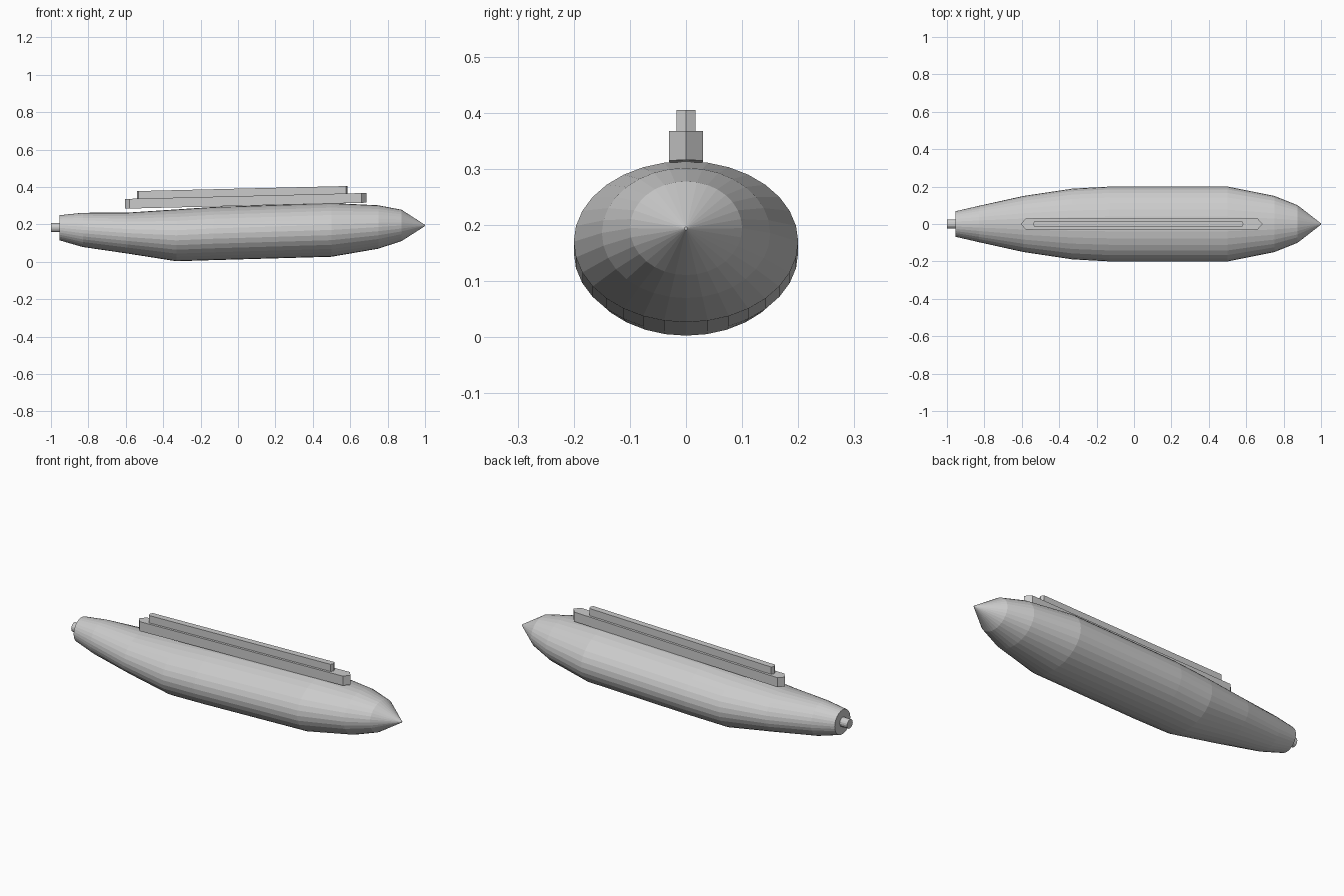
import bpy, bmesh
from math import sin, cos, pi

if "Cube" in bpy.data.objects:
    bpy.data.objects.remove(bpy.data.objects["Cube"])


def finish(name, bm):
    bmesh.ops.recalc_face_normals(bm, faces=bm.faces)
    mesh = bpy.data.meshes.new(name)
    bm.to_mesh(mesh)
    bm.free()
    obj = bpy.data.objects.new(name, mesh)
    bpy.context.collection.objects.link(obj)
    return obj


def loft(name, stations, sides):
    """Elliptical rings along x: (x, half width, bottom z, top z)."""
    bm = bmesh.new()
    rings = []
    for x, w, lo, hi in stations:
        mid, h = (lo + hi) / 2, (hi - lo) / 2
        rings.append([bm.verts.new((x, w * cos(2 * pi * i / sides),
                                    mid + h * sin(2 * pi * i / sides)))
                      for i in range(sides)])
    for a, b in zip(rings, rings[1:]):
        for i in range(sides):
            j = (i + 1) % sides
            bm.faces.new((a[i], a[j], b[j], b[i]))
    bm.faces.new(rings[0])
    bm.faces.new(rings[-1])
    return finish(name, bm)


def rail(name, x0, x1, w, point, z0, z1, height):
    """Sloping bar with pointed ends; z0 and z1 are its end base heights."""
    bm = bmesh.new()
    outline = [(x0, 0), (x0 + point, -w), (x1 - point, -w),
               (x1, 0), (x1 - point, w), (x0 + point, w)]
    verts = [bm.verts.new((x, y, z0 + (z1 - z0) * (x - x0) / (x1 - x0)))
             for x, y in outline]
    face = bm.faces.new(verts)
    top = bmesh.ops.extrude_face_region(bm, geom=[face])["geom"]
    bmesh.ops.translate(bm, vec=(0, 0, height),
                        verts=[v for v in top if isinstance(v, bmesh.types.BMVert)])
    return finish(name, bm)


# Hull, from flat tail to pointed nose
loft("hull", [
    (-0.955, 0.068, 0.115, 0.249),
    (-0.83, 0.097, 0.079, 0.262),
    (-0.59, 0.150, 0.044, 0.263),
    (-0.33, 0.189, 0.003, 0.280),
    (-0.13, 0.200, 0.009, 0.293),
    (0.50, 0.200, 0.027, 0.314),
    (0.75, 0.150, 0.070, 0.302),
    (0.875, 0.100, 0.111, 0.278),
    (1.0, 0.003, 0.191, 0.197),
], 32)

# Tail stub
loft("tail_stub", [(-1.0, 0.025, 0.158, 0.208), (-0.95, 0.025, 0.158, 0.208)], 16)

# Stacked rails on the back
rail("lower_rail", -0.605, 0.687, 0.03, 0.026, 0.284, 0.316, 0.052)
rail("upper_rail", -0.54, 0.585, 0.017, 0.008, 0.336, 0.363, 0.042)
